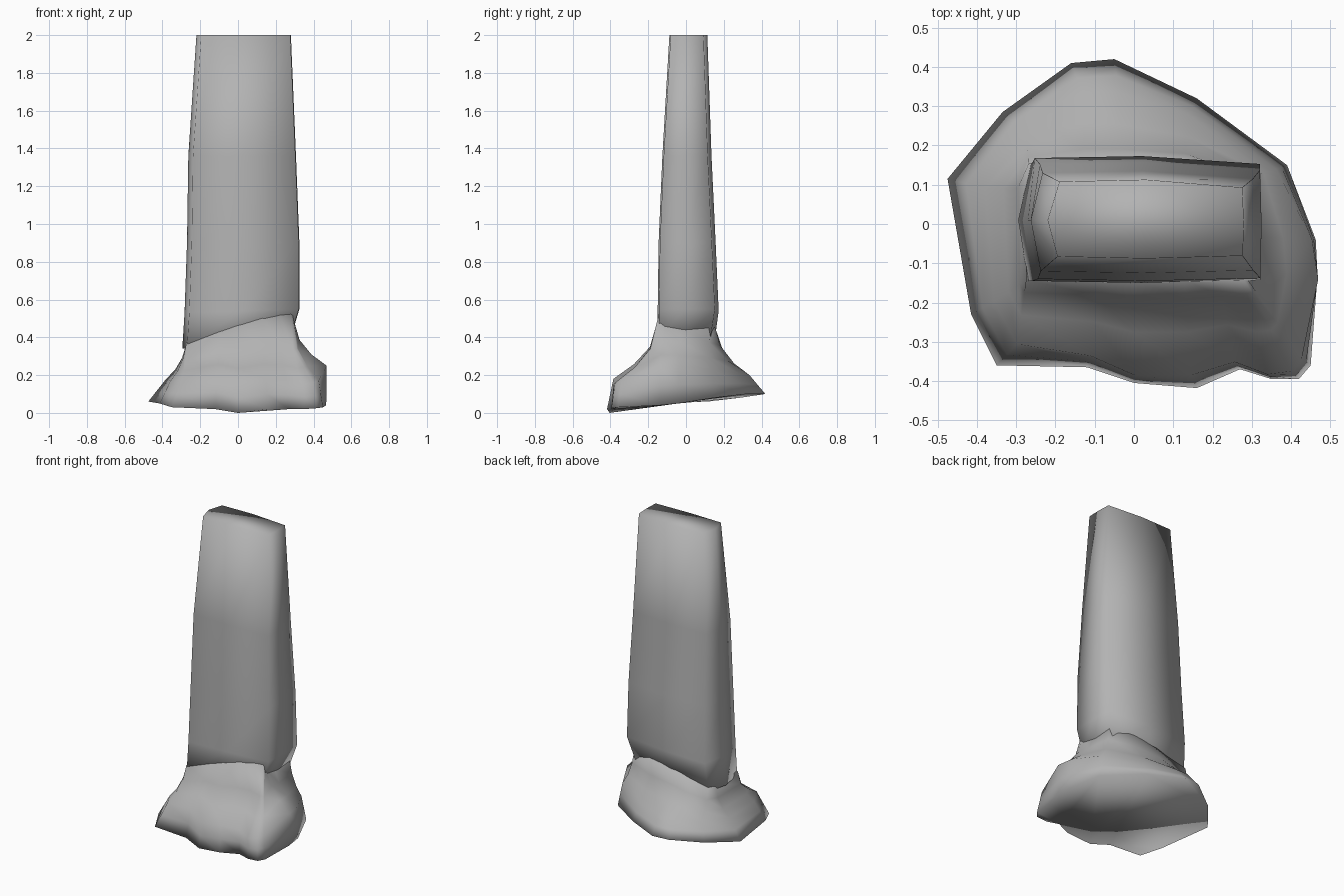
import bpy, bmesh

if "Cube" in bpy.data.objects:
    bpy.data.objects.remove(bpy.data.objects["Cube"])

# Weathered grey stone
stone = bpy.data.materials.new("stone")
stone.diffuse_color = (0.45, 0.45, 0.45, 1)
stone.use_nodes = True
stone.node_tree.nodes["Principled BSDF"].inputs["Base Color"].default_value = stone.diffuse_color


def loft(name, rings):
    """Skin a closed, smooth solid through rings that share a vertex count."""
    bm = bmesh.new()
    loops = [[bm.verts.new(p) for p in ring] for ring in rings]
    n = len(loops[0])
    for a, b in zip(loops, loops[1:]):
        for i in range(n):
            j = (i + 1) % n
            bm.faces.new((a[i], a[j], b[j], b[i]))
    caps = [bm.faces.new(loops[0]), bm.faces.new(loops[-1])]
    bmesh.ops.triangulate(bm, faces=caps)
    bmesh.ops.recalc_face_normals(bm, faces=bm.faces)
    for f in bm.faces:
        f.smooth = True
    mesh = bpy.data.meshes.new(name)
    bm.to_mesh(mesh)
    bm.free()
    mesh.materials.append(stone)
    obj = bpy.data.objects.new(name, mesh)
    bpy.context.collection.objects.link(obj)
    return obj


def clamp(v, lo, hi):
    return max(lo, min(hi, v))


# Standing slab: z at left, z at right, left, right, front, back
levels = [
    (0.34, 0.40, -0.295, 0.28, -0.15, 0.15),
    (0.53, 0.55, -0.283, 0.325, -0.15, 0.173),
    (0.90, 0.90, -0.27, 0.325, -0.145, 0.157),
    (1.36, 1.36, -0.263, 0.307, -0.125, 0.135),
    (2.00, 2.00, -0.22, 0.28, -0.088, 0.113),
]


def slab_ring(zl, zr, l, r, f, b):
    mid = (l + r) / 2
    pts = [(l + 0.03, b - 0.005), (l, 0.01), (l + 0.025, f + 0.005), (mid, f),
           (r - 0.003, f + 0.007), (r, 0.0), (r - 0.004, b - 0.02), (mid, b)]
    return [(x, y, zl + (zr - zl) * (x - l) / (r - l)) for x, y in pts]


loft("standing_slab", [slab_ring(*lv) for lv in levels])

# Rocky mound: rim x, rim y, rim z, shoulder scale, shoulder z, collar z
columns = [
    (-.475, .115, .06, .80, .18, .36),
    (-.335, .285, .08, .82, .19, .37),
    (-.16, .41, .10, .82, .20, .40),
    (-.05, .42, .10, .80, .20, .43),
    (.16, .32, .10, .87, .21, .45),
    (.39, .15, .08, .93, .23, .46),
    (.463, -.04, .05, .98, .25, .45),
    (.467, -.14, .04, 1.005, .25, .47),
    (.45, -.36, .03, .95, .17, .51),
    (.42, -.395, .025, .95, .16, .52),
    (.35, -.395, .02, .97, .15, .53),
    (.27, -.37, .02, .95, .17, .53),
    (.16, -.418, .02, .92, .18, .52),
    (0, -.405, .0, .95, .16, .49),
    (-.12, -.365, .02, .92, .20, .45),
    (-.35, -.36, .03, .85, .18, .37),
    (-.415, -.23, .05, .86, .17, .36),
]


def mound_ring(t, side, front):
    """Blend from the shoulder (0) to the collar (1); the front dips more."""
    ring = []
    for x, y, z, s, zs, zc in columns:
        zt = front if y < -.3 else side
        cx, cy = clamp(x * .8, -.275, .29), clamp(y * .8, -.142, .155)
        ring.append((x * s + (cx - x * s) * t, y * s + (cy - y * s) * t,
                     zs + (zc - zs) * zt))
    return ring


rim = [c[:3] for c in columns]
belly = [(x * (1 + s) / 2, y * (1 + s) / 2, z + (zs - z) * .5)
         for x, y, z, s, zs, zc in columns]
loft("rocky_mound", [rim, belly, mound_ring(0, 0, 0), mound_ring(.45, .27, .23),
                     mound_ring(.8, .62, .5), mound_ring(1, 1, 1)])
